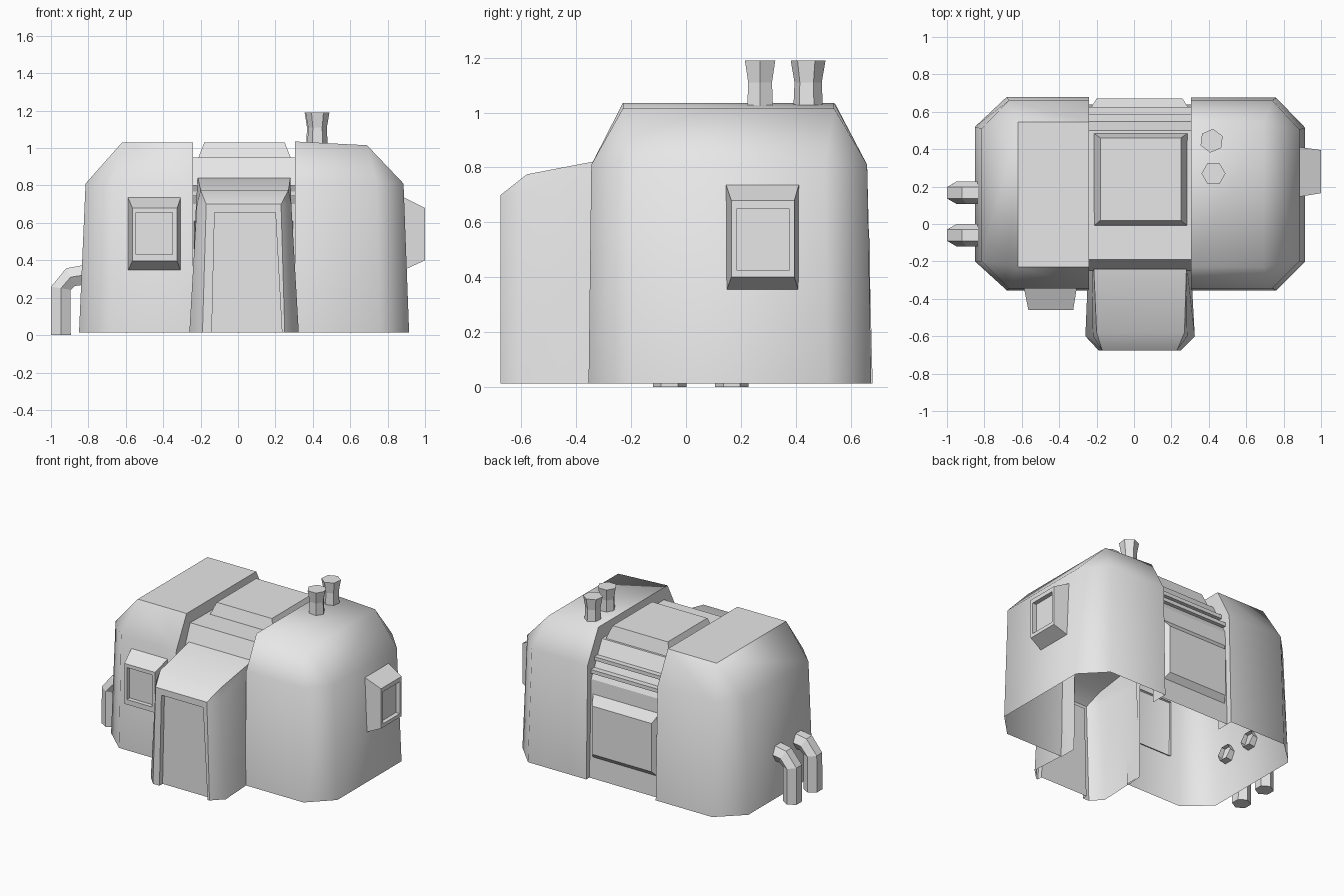
import bpy, bmesh, math
from mathutils import Vector

cube = bpy.data.objects.get("Cube")
if cube:
    bpy.data.objects.remove(cube, do_unlink=True)

grey = bpy.data.materials.new("plain_grey")
grey.use_nodes = True
grey.diffuse_color = (0.8, 0.8, 0.8, 1)
grey.node_tree.nodes["Principled BSDF"].inputs["Base Color"].default_value = (0.8, 0.8, 0.8, 1)

GROUND = 0.013
X_LEFT, X_RIGHT = -0.24, 0.305   # edges of the recessed middle bay


def finish(name, bm, smooth=None):
    bmesh.ops.remove_doubles(bm, verts=bm.verts, dist=0.0005)
    bmesh.ops.recalc_face_normals(bm, faces=bm.faces)
    mesh = bpy.data.meshes.new(name)
    bm.to_mesh(mesh)
    bm.free()
    mesh.materials.append(grey)
    ob = bpy.data.objects.new(name, mesh)
    bpy.context.collection.objects.link(ob)
    if smooth:
        bpy.ops.object.select_all(action='DESELECT')
        ob.select_set(True)
        bpy.context.view_layer.objects.active = ob
        bpy.ops.object.shade_smooth_by_angle(angle=math.radians(smooth))
    return ob


def add_loft(bm, rings, closed=True, cap=False, skip=()):
    """Bridge matching rings of points; skip holds (level, side) gaps."""
    rows = [[bm.verts.new(p) for p in ring] for ring in rings]
    n = len(rows[0])
    for k, (a, b) in enumerate(zip(rows, rows[1:])):
        for i in range(n if closed else n - 1):
            if (k, i) not in skip:
                j = (i + 1) % n
                bm.faces.new((a[i], a[j], b[j], b[i]))
    return bm.faces.new(rows[-1]) if cap else None


def loft(name, rings, closed=True, cap=False, skip=(), smooth=None):
    bm = bmesh.new()
    add_loft(bm, rings, closed, cap, skip)
    return finish(name, bm, smooth)


def rect(u0, u1, v0, v1):
    return [(u0, v0), (u1, v0), (u1, v1), (u0, v1)]


# End sections: chamfered shells, open below and toward the middle bay
def end_section(name, x_in, levels, sharp_roof):
    bm = bmesh.new()
    rings = []
    for z, z_out, xc, xo, yf, yfc, ybc, yb in levels:
        rings.append([(x_in, yf, z), (xc, yf, z_out), (xo, yfc, z_out),
                      (xo, ybc, z_out), (xc, yb, z_out), (x_in, yb, z)])
    roof = add_loft(bm, rings, closed=False, cap=True)
    if sharp_roof:
        for e in roof.edges:
            e.smooth = False
    # step between the shell edge and the lower middle bay
    edge = [r[0] for r in rings] + [r[-1] for r in reversed(rings)]
    step = [(x, 0.16 + (y - 0.16) * 0.76, GROUND if z < 0.1 else z - 0.12) for x, y, z in edge]
    add_loft(bm, [edge, step], closed=False)
    finish(name, bm, 70)


end_section("right_end_section", X_LEFT, [
    (GROUND, GROUND, -0.68, -0.85, -0.355, -0.2, 0.52, 0.68),
    (0.81, 0.81, -0.67, -0.815, -0.345, -0.2, 0.51, 0.66),
    (1.03, 1.03, -0.62, -0.62, -0.23, -0.23, 0.545, 0.545)], True)
end_section("left_end_section", X_RIGHT, [
    (GROUND, GROUND, 0.76, 0.915, -0.355, -0.2, 0.515, 0.675),
    (0.81, 0.81, 0.74, 0.885, -0.345, -0.2, 0.505, 0.66),
    (1.035, 1.015, 0.69, 0.69, -0.23, -0.23, 0.54, 0.54)], False)

# Middle bay: wall and roof profile, open below and at the porch
bay = [(-0.25, 0.80), (-0.19, 0.95), (0.50, 0.94), (0.62, 0.70), (0.64, GROUND)]
loft("middle_bay", [[(x, y, z) for y, z in bay] for x in (X_LEFT, X_RIGHT)], closed=False)

# Roof hatch
loft("roof_hatch", [
    [(x, y, 0.94) for x, y in rect(-0.215, 0.285, -0.01, 0.485)],
    [(x, y, 1.03) for x, y in rect(-0.18, 0.25, 0.02, 0.46)]], cap=True)

# Rails across the rear slope
for i, (y, z) in enumerate([(0.565, 0.83), (0.605, 0.755)]):
    loft(f"rear_rail_{i + 1}", [
        [(x, y + a, z + b) for a, b in rect(-0.02, 0.02, -0.012, 0.014)]
        for x in (X_LEFT, X_RIGHT)], cap=True)

# Rear panel with sloped border
loft("rear_panel", [
    [(x, 0.615, z) for x, z in rect(-0.235, 0.295, 0.14, 0.61)],
    [(x, 0.67, z) for x, z in rect(-0.2, 0.26, 0.2, 0.54)]], cap=True)

# Porch
xs_low = [-0.245, -0.26, -0.19, 0.25, 0.325, 0.305]
xs_mid = [-0.225, -0.22, -0.17, 0.23, 0.285, 0.285]
xs_top = [-0.215, -0.2, -0.2, 0.27, 0.27, 0.28]
ys_wall = [-0.24, -0.6, -0.675, -0.675, -0.6, -0.24]
ys_top = [-0.24, -0.58, -0.58, -0.58, -0.58, -0.24]
zs_top = [0.84, 0.775, 0.775, 0.775, 0.775, 0.84]
loft("porch", [
    [(x, y, GROUND) for x, y in zip(xs_low, ys_wall)],
    [(x, y, 0.70) for x, y in zip(xs_mid, ys_wall)],
    list(zip(xs_top, ys_top, zs_top))],
    closed=False, cap=True, skip={(0, 2)}, smooth=48)

# Door frame and recessed door
opening = [(-0.14, GROUND), (-0.125, 0.655), (0.2, 0.655), (0.235, GROUND)]
front = [(-0.19, GROUND), (-0.17, 0.70), (0.23, 0.70), (0.25, GROUND)]
loft("front_door", [[(x, y, z) for x, z in pts] for pts, y in
     ((front, -0.675), (opening, -0.675), (opening, -0.64))], closed=False, cap=True)


# Boxed windows: tapered hood, face, recess and pane
def window(name, place, base, face, hole, depth):
    steps = [(base, depth[0]), (face, depth[1]), (hole, depth[1]), (hole, depth[2])]
    loft(name, [[place(u, v, d) for u, v in rect(*r)] for r, d in steps], cap=True)


window("front_window", lambda u, v, d: (u, d, v),
       (-0.59, -0.305, 0.34, 0.74), (-0.565, -0.325, 0.395, 0.68),
       (-0.545, -0.35, 0.43, 0.655), (-0.335, -0.46, -0.43))
window("side_window", lambda u, v, d: (d, u, v),
       (0.145, 0.412, 0.345, 0.74), (0.165, 0.395, 0.40, 0.68),
       (0.185, 0.375, 0.425, 0.65), (0.88, 1.0, 0.97))

# Hexagonal drain pipes bending down from the side wall
path = [Vector(p) for p in ((-0.80, 0.325), (-0.895, 0.31), (-0.947, 0.25), (-0.947, 0.0))]
for i, yc in enumerate((-0.06, 0.167)):
    rings = []
    for k, p in enumerate(path):
        t = (path[min(k + 1, 3)] - path[max(k - 1, 0)]).normalized()
        ring = []
        for s in range(6):
            a = s * math.pi / 3
            off = Vector((-t.y, t.x)) * math.sin(a) * 0.061
            ring.append((p.x + off.x, yc + 0.061 * math.cos(a), p.y + off.y))
        rings.append(ring)
    loft(f"drain_pipe_{i + 1}", rings, cap=True)

# Flared hexagonal chimneys
for i, (cx, cy, turn) in enumerate([(0.425, 0.27, 0.0), (0.415, 0.445, 0.4)]):
    rings = [[(cx + r * math.cos(turn + s * math.pi / 3),
               cy + r * math.sin(turn + s * math.pi / 3), z) for s in range(6)]
             for r, z in ((0.055, 1.0), (0.05, 1.11), (0.064, 1.19))]
    loft(f"chimney_{i + 1}", rings, cap=True)
